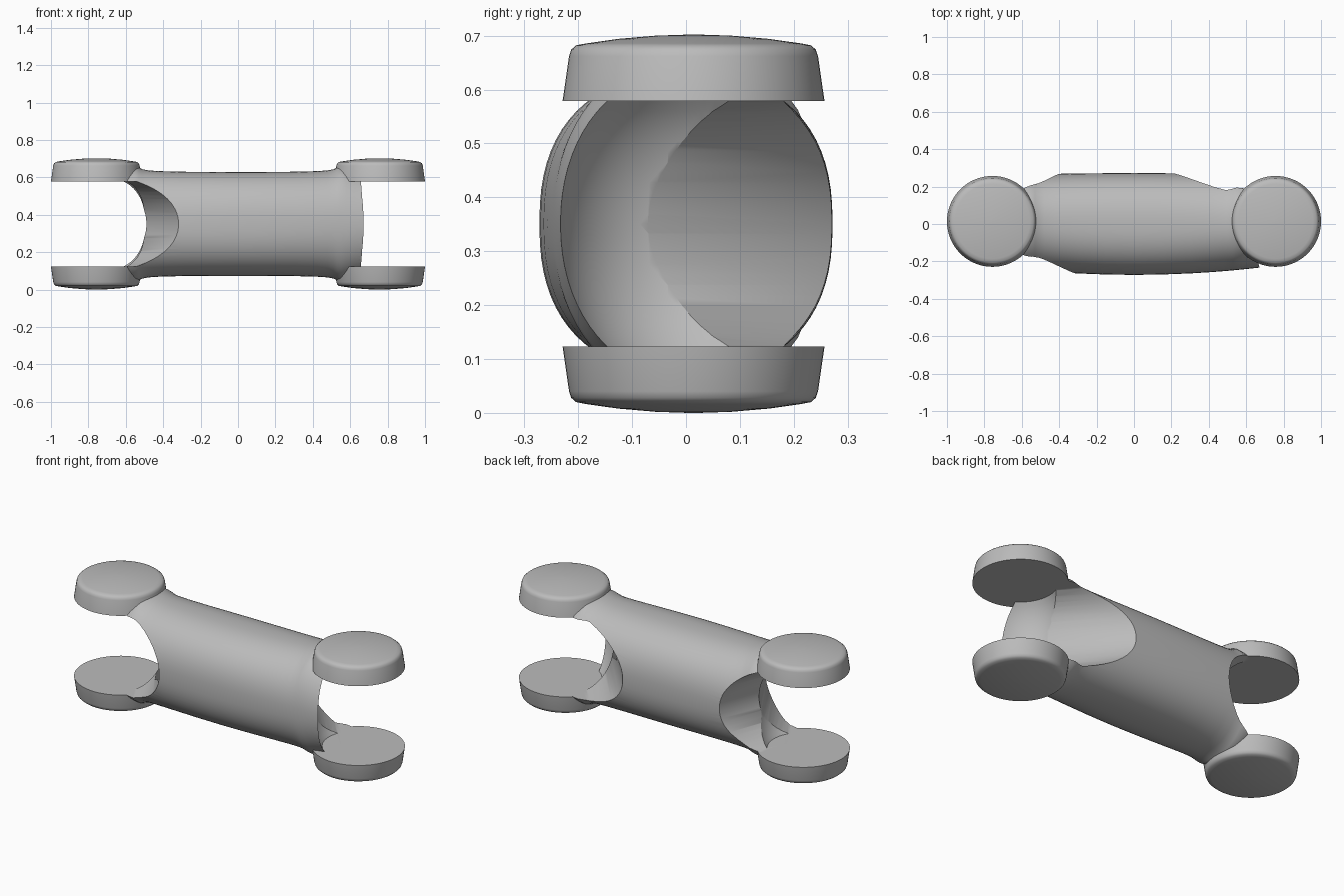
import bpy, bmesh, math

if "Cube" in bpy.data.objects:
    bpy.data.objects.remove(bpy.data.objects["Cube"], do_unlink=True)

MID_Z = 0.351       # height of the link axis
GAP = 0.228         # half height of the fork opening
JOINT_X, JOINT_Y = 0.757, 0.014

grey = bpy.data.materials.new("grey")
grey.use_nodes = True
grey.diffuse_color = (0.5, 0.5, 0.5, 1)
grey.node_tree.nodes["Principled BSDF"].inputs["Base Color"].default_value = (0.5, 0.5, 0.5, 1)


def loft(name, rings):
    """Closed solid skinned over rings of equal length."""
    bm = bmesh.new()
    loops = [[bm.verts.new(p) for p in ring] for ring in rings]
    count = len(loops[0])
    for a, b in zip(loops, loops[1:]):
        for i in range(count):
            j = (i + 1) % count
            bm.faces.new((a[i], a[j], b[j], b[i]))
    bm.faces.new(loops[0])
    bm.faces.new(loops[-1])
    bmesh.ops.recalc_face_normals(bm, faces=bm.faces)
    mesh = bpy.data.meshes.new(name)
    bm.to_mesh(mesh)
    bm.free()
    mesh.materials.append(grey)
    obj = bpy.data.objects.new(name, mesh)
    bpy.context.collection.objects.link(obj)
    return obj


def circle(x, y, z, r, count=64):
    turn = 2 * math.pi / count
    return [(x + r * math.cos(turn * i), y + r * math.sin(turn * i), z) for i in range(count)]


def oval(x, y, half_w, half_h, power, count=72):
    ring = []
    for i in range(count):
        c, s = (f(2 * math.pi * i / count) for f in (math.cos, math.sin))
        ring.append((x, y + half_w * math.copysign(abs(c) ** (2 / power), c),
                     MID_Z + half_h * math.copysign(abs(s) ** (2 / power), s)))
    return ring


def barrel(half_w, half_h, power):
    """Half widths of an oval at heights through the fork opening."""
    heights = [GAP * (i / 12 - 1) for i in range(25)]
    return [(half_w * (1 - (abs(h) / half_h) ** power) ** (1 / power), MID_Z + h) for h in heights]


def smooth(obj):
    bpy.ops.object.select_all(action='DESELECT')
    obj.select_set(True)
    bpy.context.view_layer.objects.active = obj
    bpy.ops.object.shade_smooth_by_angle(angle=math.radians(32))


def subtract(obj, cutter):
    cutter.hide_render = True
    mod = obj.modifiers.new("cut", 'BOOLEAN')
    mod.operation, mod.solver, mod.object = 'DIFFERENCE', 'EXACT', cutter
    bpy.context.view_layer.objects.active = obj
    bpy.ops.object.modifier_apply(modifier=mod.name)
    bpy.data.objects.remove(cutter, do_unlink=True)


def round_cutter(side):
    return loft("joint_cutter", [circle(side * JOINT_X, JOINT_Y, z, r, 96)
                                 for r, z in barrel(0.261, 0.31, 2.2)])


def swing_cutter(side, degrees):
    """Straight round bar leaving the joint in one direction."""
    dx, dy = math.cos(math.radians(degrees)), math.sin(math.radians(degrees))
    edge = barrel(0.242, 0.246, 2)
    outline = edge + [(-r, z) for r, z in reversed(edge)]
    return loft("swing_cutter", [[(side * JOINT_X + d * dx - u * dy, JOINT_Y + d * dy + u * dx, z)
                                  for u, z in outline] for d in (0, 0.9)])


# Link body: barrel section, flared where it meets the discs
half = [(0.3, 0.279), (0.42, 0.282), (0.48, 0.286), (0.51, 0.292), (0.53, 0.301),
        (0.55, 0.31), (0.58, 0.307), (0.62, 0.295), (0.68, 0.285)]
stations = [(-x, h) for x, h in reversed(half)] + [(-0.15, 0.278), (0, 0.278), (0.15, 0.278)] + half
rings = []
for x, h in stations:
    t = min(1, (abs(x) / 0.68) ** 2)
    rings.append(oval(x, 0.015 * t, 0.272 - 0.025 * t, h, 2.4 - 0.3 * t))
body = loft("link_body", rings)

# Fork openings, and clearance for the swing of the neighbouring links
for side in (-1, 1):
    subtract(body, round_cutter(side))
for side, degrees in ((1, 131), (-1, -60), (-1, 69)):
    subtract(body, swing_cutter(side, degrees))
smooth(body)

# Joint discs: tapered rim, rounded edge, slightly domed outer face
rim = [(0.243, 0.123), (0.231, 0.04), (0.227, 0.028), (0.218, 0.02), (0.2, 0.0165),
       (0.14, 0.008), (0.07, 0.002), (0.01, 0)]
for side, side_name in ((-1, "right"), (1, "left")):
    for level in ("lower", "upper"):
        profile = [(r, z if level == "lower" else 2 * MID_Z - z) for r, z in rim]
        smooth(loft(f"{level}_{side_name}_disc",
                    [circle(side * JOINT_X, JOINT_Y, z, r) for r, z in profile]))
